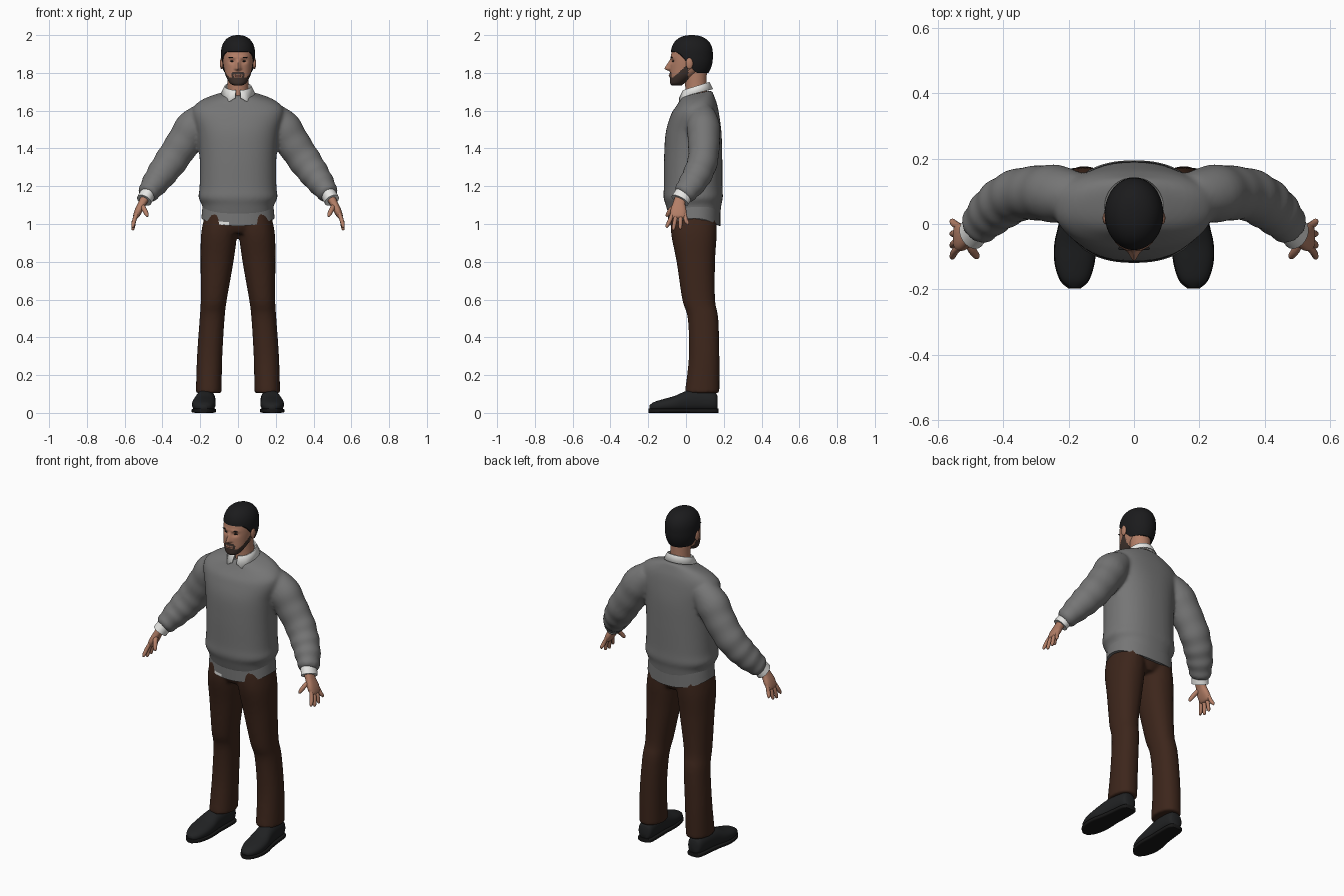
import bpy, bmesh, math
from mathutils import Vector

if "Cube" in bpy.data.objects:
    bpy.data.objects.remove(bpy.data.objects["Cube"])


def material(name, r, g, b):
    m = bpy.data.materials.new(name)
    m.use_nodes = True
    m.diffuse_color = (r, g, b, 1)
    m.node_tree.nodes["Principled BSDF"].inputs["Base Color"].default_value = (r, g, b, 1)
    m.node_tree.nodes["Principled BSDF"].inputs["Roughness"].default_value = .8
    return m


GREY = material("grey wool", .18, .18, .18)
WHITE = material("white cotton", .8, .8, .78)
BROWN = material("brown cloth", .046, .019, .011)
LEATHER = material("black leather", .015, .016, .017)
SOLE = material("dark sole", .009, .009, .009)
HAIR = material("black hair", .011, .011, .012)
BEARD = material("brown beard", .05, .032, .026)
SKIN = material("skin", .45, .21, .135)
LIPS = material("lips", .36, .15, .11)

X, Y, Z = Vector((1, 0, 0)), Vector((0, 1, 0)), Vector((0, 0, 1))


def clamp(v):
    return max(0, min(1, v))


def smoothstep(v):
    v = clamp(v)
    return v * v * (3 - 2 * v)


def bump(v, width):
    return math.exp(-(v / width) ** 2)


def spline(keys, steps):
    """Smooth curve through tuples of any length."""
    out = []
    for i in range(len(keys) - 1):
        a, b, c, d = (keys[max(0, min(len(keys) - 1, i + k))] for k in (-1, 0, 1, 2))
        for s in range(steps):
            t = s / steps
            out.append([q + .5 * t * (r - p + t * (2 * p - 5 * q + 4 * r - w + t * (3 * (q - r) + w - p)))
                        for p, q, r, w in zip(a, b, c, d)])
    return out + [list(keys[-1])]


def loft(bm, keys, side=1, steps=5, sides=32, axis=None, ref=Y, power=2, ripple=0, shape=None):
    """Skin rings (x, y, z, half width, half depth); rings follow the path unless axis is set."""
    rings, path = [], spline(keys, steps)
    pts = [Vector(p[:3]) for p in path]
    for i, p in enumerate(path):
        t = axis or (pts[min(i + 1, len(pts) - 1)] - pts[max(i - 1, 0)]).normalized()
        v = (ref - t * ref.dot(t)).normalized()
        u = v.cross(t)
        swell = 1 + ripple * math.sin(i * 1.3) * i / len(path)
        ring = []
        for k in range(sides):
            a = math.tau * k / sides
            c, s = (math.copysign(abs(f) ** (2 / power), f) for f in (math.cos(a), math.sin(a)))
            co = pts[i] + u * (c * p[3] * swell) + v * (s * p[4] * swell)
            if shape:
                co = shape(co)
            ring.append(bm.verts.new((co.x * side, co.y, co.z)))
        rings.append(ring)
    skin_rings(bm, rings)


def skin_rings(bm, rings):
    n = len(rings[0])
    for a, b in zip(rings, rings[1:]):
        for k in range(n):
            bm.faces.new((a[k], a[(k + 1) % n], b[(k + 1) % n], b[k]))
    bm.faces.new(rings[0][::-1])
    bm.faces.new(rings[-1])


def ball(bm, center, size):
    made = bmesh.ops.create_uvsphere(bm, u_segments=20, v_segments=12, radius=1)["verts"]
    for v in made:
        v.co = Vector(center) + Vector(c * s for c, s in zip(v.co, size))


def finish(name, bm, mats, rule=None, voxel=None):
    bmesh.ops.recalc_face_normals(bm, faces=bm.faces)
    if rule:
        for f in bm.faces:
            f.material_index = rule(f.calc_center_median())
    mesh = bpy.data.meshes.new(name)
    bm.to_mesh(mesh)
    bm.free()
    for m in mats:
        mesh.materials.append(m)
    mesh.shade_smooth()
    mesh.set_sharp_from_angle(angle=math.radians(55))
    ob = bpy.data.objects.new(name, mesh)
    bpy.context.collection.objects.link(ob)
    if voxel:
        re = ob.modifiers.new("merge", "REMESH")
        re.mode, re.voxel_size, re.use_smooth_shade = "VOXEL", voxel, True
        sm = ob.modifiers.new("soften", "SMOOTH")
        sm.factor, sm.iterations = .5, 5
    return ob


# Sweater: body and both sleeves merged into one cloth surface
def neck_tilt(co):
    co.z += .2 * (co.y - .05) * smoothstep((co.z - 1.58) / .1)
    return co


bm = bmesh.new()
body = [(.045, 1.04, .182, .135), (.04, 1.1, .19, .147), (.038, 1.14, .209, .157), (.038, 1.2, .203, .155),
        (.038, 1.35, .203, .154), (.04, 1.48, .215, .148), (.047, 1.57, .24, .13), (.053, 1.62, .235, .113),
        (.055, 1.66, .18, .094), (.057, 1.69, .085, .08)]
loft(bm, [(0, *k) for k in body], sides=64, axis=Z, power=2.3, shape=neck_tilt)
sleeve = [(.17, .085, 1.58, .07, .07), (.235, .092, 1.515, .094, .088), (.29, .095, 1.43, .09, .084),
          (.35, .09, 1.34, .087, .08), (.4, .065, 1.27, .08, .078), (.44, .033, 1.215, .07, .072),
          (.475, -.005, 1.165, .056, .062), (.485, -.018, 1.15, .044, .05)]
for s in (1, -1):
    loft(bm, sleeve, s, ripple=.06)
finish("sweater", bm, [GREY], voxel=.01)


# Shirt hem below the sweater, hanging lower in the middle
def hem_dip(co):
    co.z -= .04 * ((co.y - .043) / .137) ** 2 * clamp((1.07 - co.z) / .04)
    return co


bm = bmesh.new()
loft(bm, [(0, .044, 1.03, .194, .138), (0, .044, 1.09, .188, .138)], sides=64, axis=Z, power=2.3, shape=hem_dip)
finish("shirt_hem", bm, [GREY, WHITE],
       lambda c: int(c.y < 0 and -.16 < c.x < -.04 and c.z < 1.02))

# Trousers
bm = bmesh.new()
loft(bm, [(0, .042, .95, .07, .1), (0, .042, 1, .165, .12), (0, .042, 1.06, .165, .12)], axis=Z)
leg = [(.155, .085, .105, .068, .092), (.15, .096, .3, .067, .081), (.137, .09, .5, .066, .081),
       (.128, .067, .6, .069, .087), (.111, .052, .8, .087, .102), (.1, .042, .95, .095, .121),
       (.09, .042, 1.06, .082, .12)]
for s in (1, -1):
    loft(bm, leg, s, axis=Z, power=2.2)
finish("trousers", bm, [BROWN], voxel=.01)

# Shoes and soles, from heel to toe
shoe = [(.165, .168, .05, .02, .03), (.165, .15, .06, .043, .05), (.17, .06, .065, .05, .057),
        (.175, 0, .06, .054, .055), (.18, -.06, .048, .062, .042), (.182, -.12, .04, .059, .033),
        (.182, -.17, .033, .042, .024), (.182, -.194, .028, .016, .012)]
for s, label in ((1, "left"), (-1, "right")):
    bm = bmesh.new()
    loft(bm, shoe, s, axis=-Y, ref=Z, power=2.3)
    finish(label + "_shoe", bm, [LEATHER])
    bm = bmesh.new()
    loft(bm, [(x, y * 1.02, .012, w + .002, .012) for x, y, z, w, h in shoe], s, axis=-Y, ref=Z, power=5)
    finish(label + "_sole", bm, [SOLE])

# Cuffs and hands
fingers = [(-.07, -.1, .98), (-.05, -.066, .967), (-.028, -.03, .972), (-.008, .008, .995)]
for s, label in ((1, "left"), (-1, "right")):
    bm = bmesh.new()
    loft(bm, [(.472, -.005, 1.17, .041, .048), (.497, -.032, 1.125, .041, .05)], s)
    finish(label + "_cuff", bm, [WHITE])
    bm = bmesh.new()
    loft(bm, [(.49, -.028, 1.14, .024, .03), (.507, -.036, 1.11, .021, .032), (.527, -.04, 1.07, .02, .042),
              (.541, -.04, 1.04, .015, .038), (.545, -.04, 1.03, .006, .028)], s, power=2.5)
    for root, tip, low in fingers:
        loft(bm, [(.534, root, 1.06, .01, .01), (.549, (root + tip) / 2, 1.02, .011, .011),
                  (.556, tip, low + .01, .009, .009), (.556, tip, low, .003, .003)], s, sides=12)
    loft(bm, [(.508, -.05, 1.1, .012, .014), (.495, -.08, 1.075, .013, .013),
              (.482, -.098, 1.048, .01, .01), (.479, -.102, 1.038, .003, .003)], s, sides=12)
    finish(label + "_hand", bm, [SKIN])

# Neck
bm = bmesh.new()
loft(bm, [(0, .055, 1.64, .06, .058), (0, .053, 1.73, .055, .057), (0, .05, 1.82, .056, .06)], axis=Z)
finish("neck", bm, [SKIN])

# Collar: folded band, open at the front with two points
bm = bmesh.new()
rows = []
for k in range(49):
    a = .16 + (math.tau - .32) * k / 48
    front, out = math.cos(a), Vector((math.sin(a), -math.cos(a), 0))
    point = bump(abs(abs(a - math.pi) - 2.55), .3)
    top = 1.728 - .022 * front
    row = [(.06, top - .03), (.064, top), (.071, top + .002), (.09 + .012 * point, top - .035 - .028 * point)]
    rows.append([bm.verts.new(out * r + Vector((0, .053, z))) for r, z in row])
for p, q in zip(rows, rows[1:]):
    for j in range(3):
        bm.faces.new((p[j], q[j], q[j + 1], p[j + 1]))
collar = finish("collar", bm, [WHITE])
collar.modifiers.new("thickness", "SOLIDIFY").thickness = .005


# Head with sculpted nose, eye sockets and lips; beard chosen by face position
def face_shape(co):
    if co.y < -.02:
        x, z = abs(co.x), co.z
        slope = clamp((1.875 - z) / .05) * clamp((z - 1.808) / .012)
        co.y -= .029 * slope * bump(x, .008 + .006 * slope)
        co.y += .01 * bump(x - .031, .016) * bump(z - 1.862, .011)
        co.y -= .005 * bump(x, .02) * bump(z - 1.787, .008)
        co.y -= .004 * bump(x - .028, .025) * bump(z - 1.882, .008)
    return co


def beard_rule(c):
    jaw = 1.774 + .062 * clamp((c.y + .07) / .07)
    moustache = 1.794 < c.z < 1.805 and abs(c.x) < .03 or 1.765 < c.z < 1.8 and .022 < abs(c.x) < .034
    return int(c.y < .012 and (c.z < jaw or moustache and c.y < -.05))


bm = bmesh.new()
skull = [(-.05, 1.733, .02, .026), (-.046, 1.745, .042, .038), (-.022, 1.78, .063, .063), (.005, 1.82, .074, .09),
         (.02, 1.87, .081, .102), (.027, 1.92, .081, .1), (.03, 1.96, .066, .08), (.03, 1.985, .02, .03)]
loft(bm, [(0, *k) for k in skull], steps=9, sides=96, axis=Z, power=2.15, shape=face_shape)
finish("head", bm, [SKIN, BEARD], beard_rule)

# Ears, eyes, brows and lips
bm = bmesh.new()
for s in (1, -1):
    ball(bm, (s * .087, .018, 1.85), (.009, .019, .031))
finish("ears", bm, [SKIN])
bm = bmesh.new()
for s in (1, -1):
    ball(bm, (s * .031, -.066, 1.862), (.011, .007, .004))
    ball(bm, (s * .033, -.075, 1.882), (.017, .005, .0035))
finish("eyes_and_brows", bm, [HAIR])
bm = bmesh.new()
ball(bm, (0, -.086, 1.785), (.018, .006, .005))
finish("lips", bm, [LIPS])

# Hair cap: each column rises from the hairline to the crown
bm = bmesh.new()
rings = []
for i in range(25):
    ring = []
    for k in range(64):
        a = math.tau * k / 64
        front = -math.sin(a)
        line = 1.8 + .112 * smoothstep((front + .35) / 1.15)
        z = line + (2 - line) * math.sin(i / 24 * math.pi / 2) * .9999
        up, down = clamp((z - 1.9) / .1), clamp((1.88 - z) / .08)
        r = (1 - up ** 2.3) ** (1 / 2.3) * (1 - .2 * down ** 2)
        ring.append(bm.verts.new((.09 * r * math.cos(a), .031 + .111 * r * math.sin(a), z)))
    rings.append(ring)
skin_rings(bm, rings)
finish("hair", bm, [HAIR])
